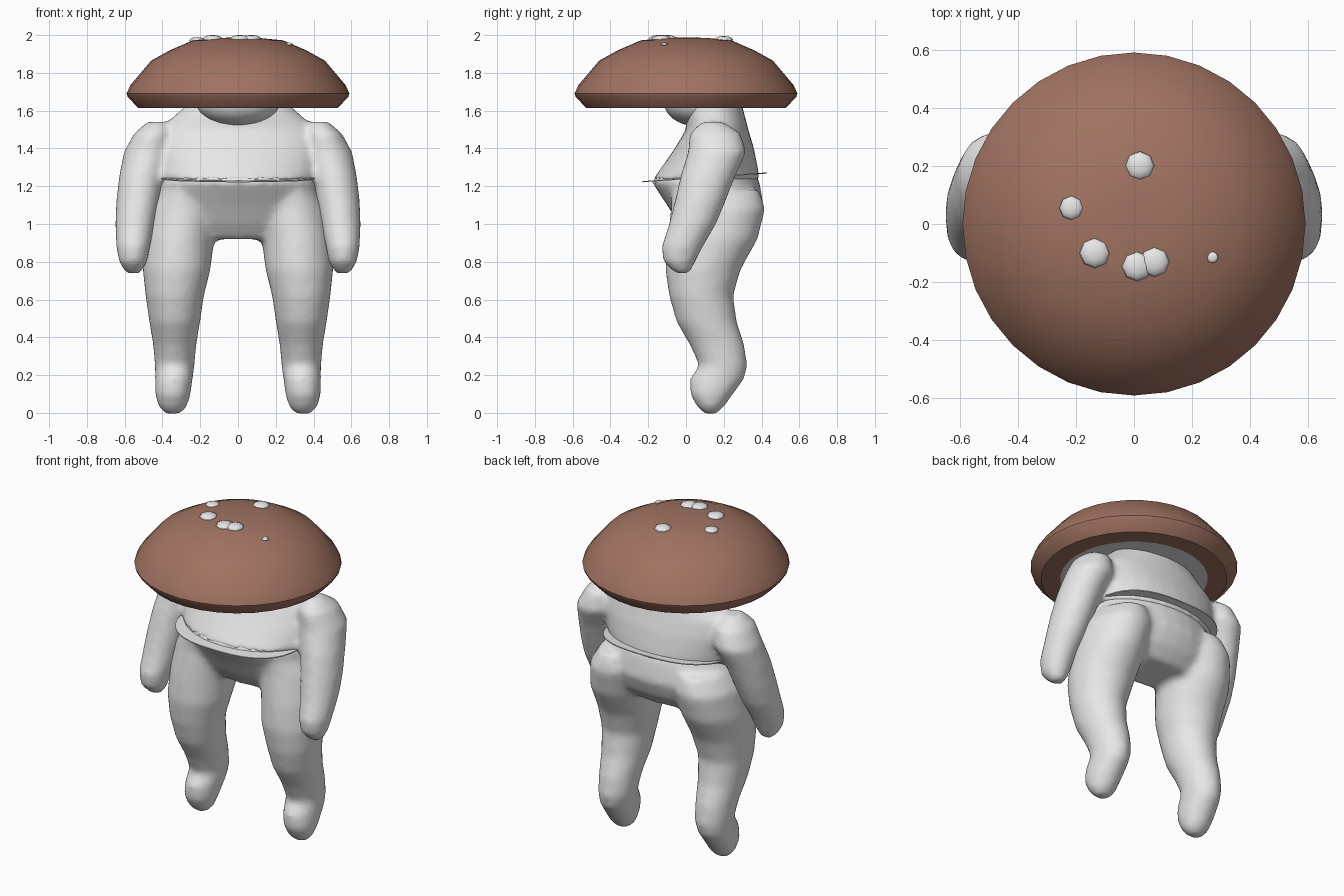
import bpy, bmesh, math
from mathutils import Matrix

cube = bpy.data.objects.get("Cube")
if cube:
    bpy.data.objects.remove(cube)


def material(name, rgb):
    m = bpy.data.materials.new(name)
    m.use_nodes = True
    m.diffuse_color = (*rgb, 1)
    m.node_tree.nodes["Principled BSDF"].inputs["Base Color"].default_value = (*rgb, 1)
    return m


PALE = material("pale_grey", (0.8, 0.8, 0.8))
BROWN = material("cap_brown", (0.35, 0.17, 0.12))


def finish(bm, name, mats, smooth=True):
    bmesh.ops.recalc_face_normals(bm, faces=bm.faces)
    for f in bm.faces:
        f.smooth = smooth
    me = bpy.data.meshes.new(name)
    bm.to_mesh(me)
    bm.free()
    for m in mats:
        me.materials.append(m)
    ob = bpy.data.objects.new(name, me)
    bpy.context.collection.objects.link(ob)
    return ob


def loft(bm, rings, side=1, power=1.0, n=28):
    """Closed tube; each ring is (centre x, half width, front y, back y, z)."""
    def curve(v):
        return math.copysign(abs(v) ** power, v)
    loops = []
    for cx, rx, y0, y1, z in rings:
        loop = []
        for i in range(n):
            a = math.tau * i / n
            loop.append(bm.verts.new((side * (cx + rx * curve(math.cos(a))),
                                      (y0 + y1) / 2 + (y1 - y0) / 2 * curve(math.sin(a)), z)))
        loops.append(loop)
    for a, b in zip(loops, loops[1:]):
        for i in range(n):
            j = (i + 1) % n
            bm.faces.new((a[i], a[j], b[j], b[i]))
    bm.faces.new(loops[0])
    bm.faces.new(loops[-1])


def blend(ob, repeats):
    """Fuse overlapping volumes into one soft skin."""
    r = ob.modifiers.new("fuse", "REMESH")
    r.mode = "VOXEL"
    r.voxel_size = 0.02
    r.use_smooth_shade = True
    s = ob.modifiers.new("soften", "SMOOTH")
    s.factor = 0.5
    s.iterations = repeats


# Hips and legs
PELVIS = [(0, 0.40, -0.15, 0.37, 1.27), (0, 0.42, -0.18, 0.39, 1.22),
          (0, 0.44, -0.10, 0.41, 1.10), (0, 0.42, -0.04, 0.37, 1.00),
          (0, 0.34, 0.02, 0.30, 0.92)]
LEG = [(0.27, 0.15, -0.08, 0.39, 1.18), (0.29, 0.19, -0.08, 0.42, 1.08),
       (0.315, 0.19, -0.10, 0.38, 0.92), (0.325, 0.18, -0.11, 0.29, 0.76),
       (0.335, 0.155, -0.09, 0.25, 0.62), (0.335, 0.135, -0.05, 0.27, 0.48),
       (0.335, 0.115, 0.02, 0.31, 0.36), (0.335, 0.105, 0.07, 0.325, 0.25),
       (0.34, 0.10, 0.02, 0.31, 0.18), (0.345, 0.095, 0.02, 0.25, 0.10),
       (0.345, 0.075, 0.06, 0.20, 0.03), (0.345, 0.04, 0.10, 0.16, -0.005)]
bm = bmesh.new()
loft(bm, PELVIS)
for side in (1, -1):
    loft(bm, LEG, side)
blend(finish(bm, "hips_and_legs", [PALE]), 7)

# Chest and arms
CHEST = [(0, 0.42, -0.18, 0.39, 1.23), (0, 0.43, -0.13, 0.38, 1.30),
         (0, 0.44, -0.06, 0.36, 1.40), (0, 0.42, 0.00, 0.33, 1.50),
         (0, 0.33, 0.00, 0.31, 1.58), (0, 0.24, 0.02, 0.29, 1.66)]
ARM = [(0.43, 0.05, 0.08, 0.20, 1.54), (0.45, 0.10, 0.02, 0.29, 1.48),
       (0.475, 0.13, 0.01, 0.32, 1.38), (0.51, 0.12, -0.03, 0.26, 1.25),
       (0.53, 0.115, -0.06, 0.21, 1.12), (0.545, 0.105, -0.09, 0.16, 1.00),
       (0.555, 0.09, -0.13, 0.09, 0.88), (0.555, 0.075, -0.12, 0.05, 0.80),
       (0.555, 0.04, -0.06, 0.02, 0.74)]
bm = bmesh.new()
loft(bm, CHEST)
for side in (1, -1):
    loft(bm, ARM, side)
blend(finish(bm, "chest_and_arms", [PALE]), 5)

# Thin tilted shirt hem
bm = bmesh.new()
loft(bm, [(0, 0.41, -0.23, 0.43, z) for z in (-0.003, 0.003)], power=0.75, n=40)
for v in bm.verts:
    v.co.z += 1.24 + 0.07 * v.co.y
finish(bm, "shirt_hem", [PALE], False)

# Head tucked under the cap
bm = bmesh.new()
bmesh.ops.create_uvsphere(bm, u_segments=32, v_segments=16, radius=1, matrix=Matrix.Translation(
    (0, 0.07, 1.64)) @ Matrix.Diagonal((0.22, 0.185, 0.125, 1)))
finish(bm, "head", [PALE])

# Domed cap with a pale underside
PROFILE = [(0.42, 1.615), (0.53, 1.615), (0.585, 1.675), (0.59, 1.69), (0.57, 1.735),
           (0.46, 1.865), (0.36, 1.92), (0.24, 1.972), (0.12, 1.984), (0.01, 1.988)]
bm = bmesh.new()
loft(bm, [(0, r, -r, r, z) for r, z in PROFILE], n=32)
for f in bm.faces:
    low = all(v.co.z < 1.62 for v in f.verts)
    f.material_index = int(low and len(f.verts) > 4)
cap = finish(bm, "cap", [BROWN, PALE])
bpy.context.view_layer.objects.active = cap
cap.select_set(True)
bpy.ops.object.shade_smooth_by_angle(angle=math.radians(40))

# Raised spots on the cap
SPOTS = [(0.02, 0.20, 1.975, 0.05), (-0.215, 0.055, 1.972, 0.042), (-0.135, -0.10, 1.98, 0.052),
         (0.01, -0.145, 1.98, 0.052), (0.07, -0.13, 1.98, 0.052), (0.27, -0.115, 1.952, 0.02)]
for x, y, z, r in SPOTS:
    bm = bmesh.new()
    bmesh.ops.create_uvsphere(bm, u_segments=8, v_segments=6, radius=1, matrix=Matrix.Translation(
        (x, y, z)) @ Matrix.Diagonal((r, r, 0.4 * r, 1)))
    finish(bm, "cap_spot", [PALE])
